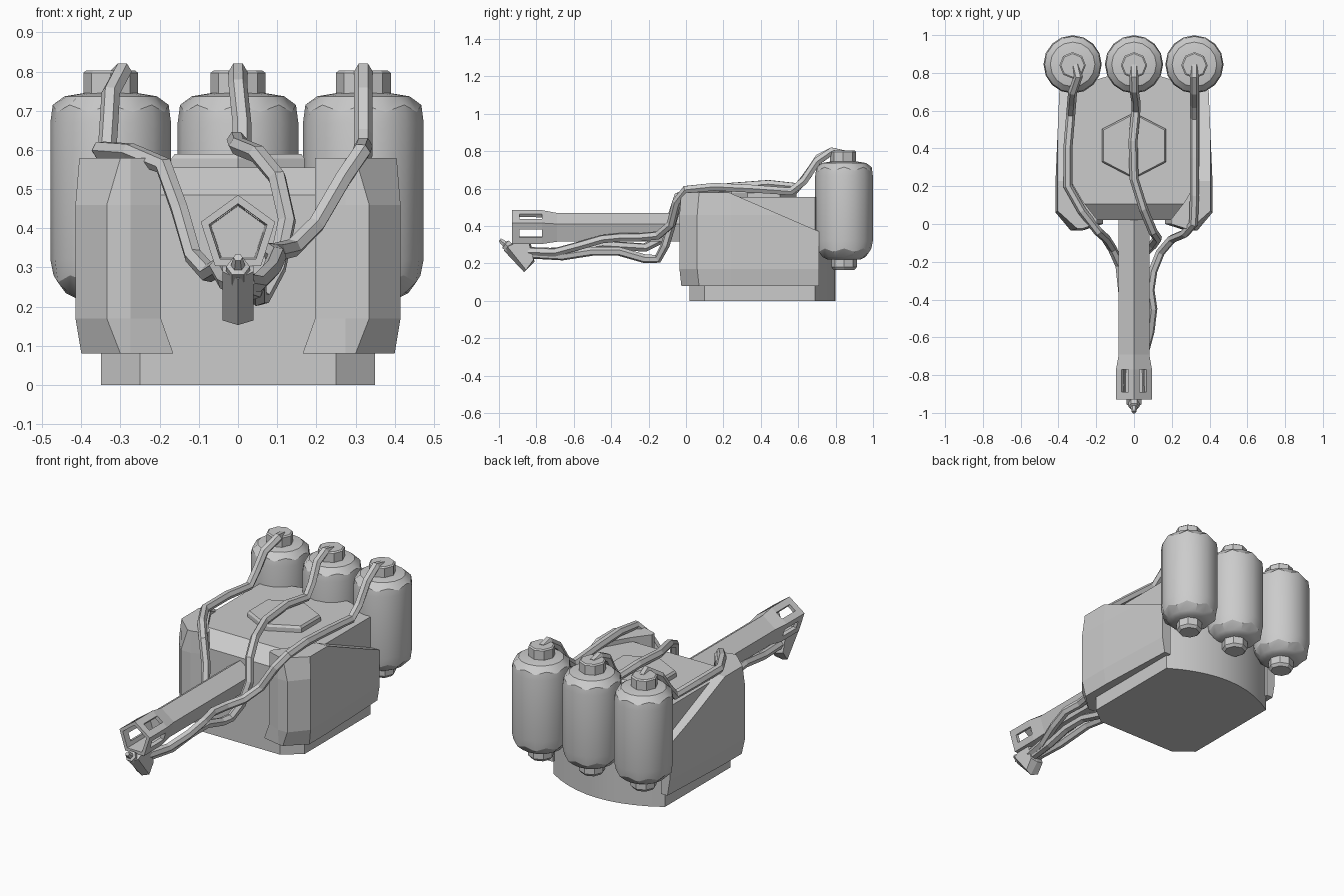
import bpy, bmesh
from math import sin, cos, pi, radians
from mathutils import Vector, Matrix

if "Cube" in bpy.data.objects:
    bpy.data.objects.remove(bpy.data.objects["Cube"])


def loft(name, rings, cut=None, smooth=False):
    """Skin equal-length rings, cap both ends, optionally slice off one side of a plane."""
    bm = bmesh.new()
    vs = [[bm.verts.new(p) for p in r] for r in rings]
    n = len(rings[0])
    for a, b in zip(vs, vs[1:]):
        for i in range(n):
            j = (i + 1) % n
            bm.faces.new((a[i], a[j], b[j], b[i]))
    bm.faces.new(vs[0])
    bm.faces.new(vs[-1])
    if cut:
        res = bmesh.ops.bisect_plane(bm, geom=bm.verts[:] + bm.edges[:] + bm.faces[:],
                                     plane_co=cut[0], plane_no=cut[1], clear_outer=True)
        edges = [e for e in res["geom_cut"] if isinstance(e, bmesh.types.BMEdge)]
        bmesh.ops.edgeloop_fill(bm, edges=edges)
    bmesh.ops.recalc_face_normals(bm, faces=bm.faces[:])
    me = bpy.data.meshes.new(name)
    bm.to_mesh(me)
    bm.free()
    ob = bpy.data.objects.new(name, me)
    bpy.context.collection.objects.link(ob)
    if smooth:
        activate(ob)
        bpy.ops.object.shade_smooth_by_angle(angle=radians(30))
    return ob


def activate(ob):
    bpy.ops.object.select_all(action='DESELECT')
    ob.select_set(True)
    bpy.context.view_layer.objects.active = ob


def at_z(plan, z):
    return [(x, y, z) for x, y in plan]


def circle_z(x, y, z, r, n, scallop=0):
    return [(x + r * cos(2 * pi * i / n), y + r * sin(2 * pi * i / n),
             z - scallop * (i % 2)) for i in range(n)]


def ring_y(y, r, n, zc, start=pi / 2):
    return [(r * cos(start + 2 * pi * i / n), y, zc + r * sin(start + 2 * pi * i / n))
            for i in range(n)]


# Core body: chamfered front corners, curved back, sloped front top edge
arc = [(0.35 - 0.7 * i / 10, 0.80 - 0.11 * (1 - i / 5) ** 2) for i in range(11)]
plan = [(-0.35, 0.10), (-0.25, 0.02), (0.25, 0.02), (0.35, 0.10)] + arc
loft("core_body", [at_z(plan, 0), at_z(plan, 0.555)],
     cut=((0, 0.02, 0.485), (0, -0.065, 0.08)), smooth=True)

# Side armour: bevelled front pods running into sloped side panels
for s, side in ((-1, "left"), (1, "right")):
    def pod(inner, mid, outer, front, chamfer):
        return [(s * x, y) for x, y in (
            (inner, 0.025), (inner, 0.0), (0.275, front), (mid, front), (outer, chamfer),
            (outer, 0.24), (outer - 0.02, 0.71), (0.34, 0.71), (0.34, 0.24), (0.27, 0.12))]
    loft("side_armour_" + side, [
        at_z(pod(0.165, 0.30, 0.400, -0.025, 0.07), 0.08),
        at_z(pod(0.197, 0.335, 0.415, -0.035, 0.06), 0.17),
        at_z(pod(0.197, 0.335, 0.415, -0.035, 0.06), 0.46),
        at_z(pod(0.197, 0.30, 0.405, -0.025, 0.07), 0.58)],
        cut=((0, 0.24, 0.575), (0, 0.195, 0.45)))


# Hexagonal hatch on the roof
def hexagon(k):
    return [(k * x, 0.415 + k * y) for x, y in
            ((0, 0.175), (-0.17, 0.087), (-0.17, -0.087), (0, -0.175), (0.17, -0.087), (0.17, 0.087))]


loft("roof_hatch", [at_z(hexagon(1), 0.55), at_z(hexagon(1), 0.578), at_z(hexagon(0.95), 0.59)])

# Pentagonal barrel with hollow flared muzzle
ZC = 0.385
barrel = loft("barrel", [ring_y(y, r, 5, ZC) for y, r in (
    (0.06, 0.085), (-0.69, 0.085), (-0.77, 0.100), (-0.93, 0.100), (-0.93, 0.078), (-0.70, 0.072))])

# Muzzle vent slots in the upper and lower side faces
bm = bmesh.new()
for deg in (54, 126, -18, 198):
    a = radians(deg)
    m = (Matrix.Translation((0.08 * cos(a), -0.83, ZC + 0.08 * sin(a))) @ Matrix.Rotation(-a, 4, 'Y')
         @ Matrix.Diagonal((0.07, 0.12, 0.045, 1)))
    bmesh.ops.create_cube(bm, size=1, matrix=m)
me = bpy.data.meshes.new("slot_cutter")
bm.to_mesh(me)
bm.free()
cutter = bpy.data.objects.new("slot_cutter", me)
bpy.context.collection.objects.link(cutter)
cutter.hide_render = True
mod = barrel.modifiers.new("slots", 'BOOLEAN')
mod.operation, mod.solver, mod.object = 'DIFFERENCE', 'EXACT', cutter
activate(barrel)
bpy.ops.object.modifier_apply(modifier=mod.name)
bpy.data.objects.remove(cutter)

# Igniter block under the muzzle, with a centre ridge, and its pointed tip
edge = ((-0.955, 0.29), (-0.855, 0.165), (-0.815, 0.22), (-0.84, 0.31), (-0.92, 0.305))
ridge = ((-0.975, 0.27), (-0.865, 0.153), (-0.81, 0.21), (-0.83, 0.31), (-0.925, 0.31))
loft("igniter_block", [[(x, y, z) for y, z in p] for x, p in ((-0.04, edge), (0, ridge), (0.04, edge))])
tip = loft("igniter_tip", [circle_z(0, 0, z, r, 6) for z, r in
                           ((-0.05, 0.030), (0.02, 0.030), (0.025, 0.018), (0.058, 0.012))])
tip.location = (0, -0.95, 0.29)
tip.rotation_euler = (radians(52), 0, 0)

# Fuel tanks: rounded cylinder with octagonal valve caps at both ends
for x, side in ((-0.325, "left"), (0, "middle"), (0.32, "right")):
    prof = ((0.222, 0.09, 0), (0.235, 0.115, 0), (0.28, 0.146, 0.018), (0.32, 0.154, 0),
            (0.67, 0.154, 0), (0.715, 0.148, 0.018), (0.737, 0.118, 0), (0.745, 0.07, 0))
    loft("tank_" + side, [circle_z(x, 0.845, z, r, 16, w) for z, r, w in prof], smooth=True)
    loft("tank_top_cap_" + side, [circle_z(x, 0.84, z, r, 8) for z, r in
                                  ((0.73, 0.07), (0.797, 0.07), (0.803, 0.062))])
    loft("tank_bottom_cap_" + side, [circle_z(x, 0.845, z, r, 8) for z, r in
                                     ((0.24, 0.068), (0.18, 0.068), (0.165, 0.055))])

# Fuel hoses from each tank cap over the roof and under the barrel
hoses = {
    "left": [(-0.31, 0.84, 0.785), (-0.295, 0.78, 0.80), (-0.325, 0.70, 0.745), (-0.33, 0.64, 0.66),
             (-0.335, 0.58, 0.59), (-0.35, 0.40, 0.60), (-0.35, 0.20, 0.60), (-0.276, 0.07, 0.595),
             (-0.19, -0.04, 0.56), (-0.15, -0.075, 0.45), (-0.115, -0.13, 0.33), (-0.075, -0.22, 0.285),
             (-0.05, -0.45, 0.30), (-0.03, -0.65, 0.265), (-0.01, -0.84, 0.255)],
    "middle": [(0, 0.84, 0.785), (0, 0.78, 0.80), (0, 0.71, 0.765), (0.01, 0.65, 0.67),
               (0.01, 0.60, 0.61), (-0.005, 0.44, 0.625), (0, 0.24, 0.61), (0.05, 0.08, 0.59),
               (0.10, -0.04, 0.53), (0.125, -0.075, 0.42), (0.10, -0.11, 0.30), (0.06, -0.15, 0.225),
               (0.05, -0.22, 0.225), (0.05, -0.36, 0.265), (0.05, -0.50, 0.265), (0.04, -0.66, 0.24),
               (0.01, -0.84, 0.25)],
    "right": [(0.32, 0.84, 0.785), (0.32, 0.78, 0.80), (0.32, 0.70, 0.745), (0.32, 0.63, 0.64),
              (0.32, 0.56, 0.585), (0.32, 0.35, 0.60), (0.32, 0.15, 0.61), (0.315, 0.0, 0.595),
              (0.27, -0.05, 0.53), (0.20, -0.08, 0.41), (0.14, -0.15, 0.35), (0.10, -0.25, 0.34),
              (0.085, -0.35, 0.34), (0.10, -0.45, 0.33), (0.085, -0.57, 0.295), (0.05, -0.70, 0.26),
              (0.02, -0.84, 0.265)],
}
for side, pts in hoses.items():
    cu = bpy.data.curves.new("hose_" + side, 'CURVE')
    cu.dimensions = '3D'
    cu.bevel_depth, cu.bevel_resolution, cu.use_fill_caps = 0.024, 1, True
    sp = cu.splines.new('POLY')
    sp.points.add(len(pts) - 1)
    for p, co in zip(sp.points, pts):
        p.co = (*co, 1)
    sp.use_smooth = False
    ob = bpy.data.objects.new("hose_" + side, cu)
    bpy.context.collection.objects.link(ob)
    activate(ob)
    bpy.ops.object.convert(target='MESH')
